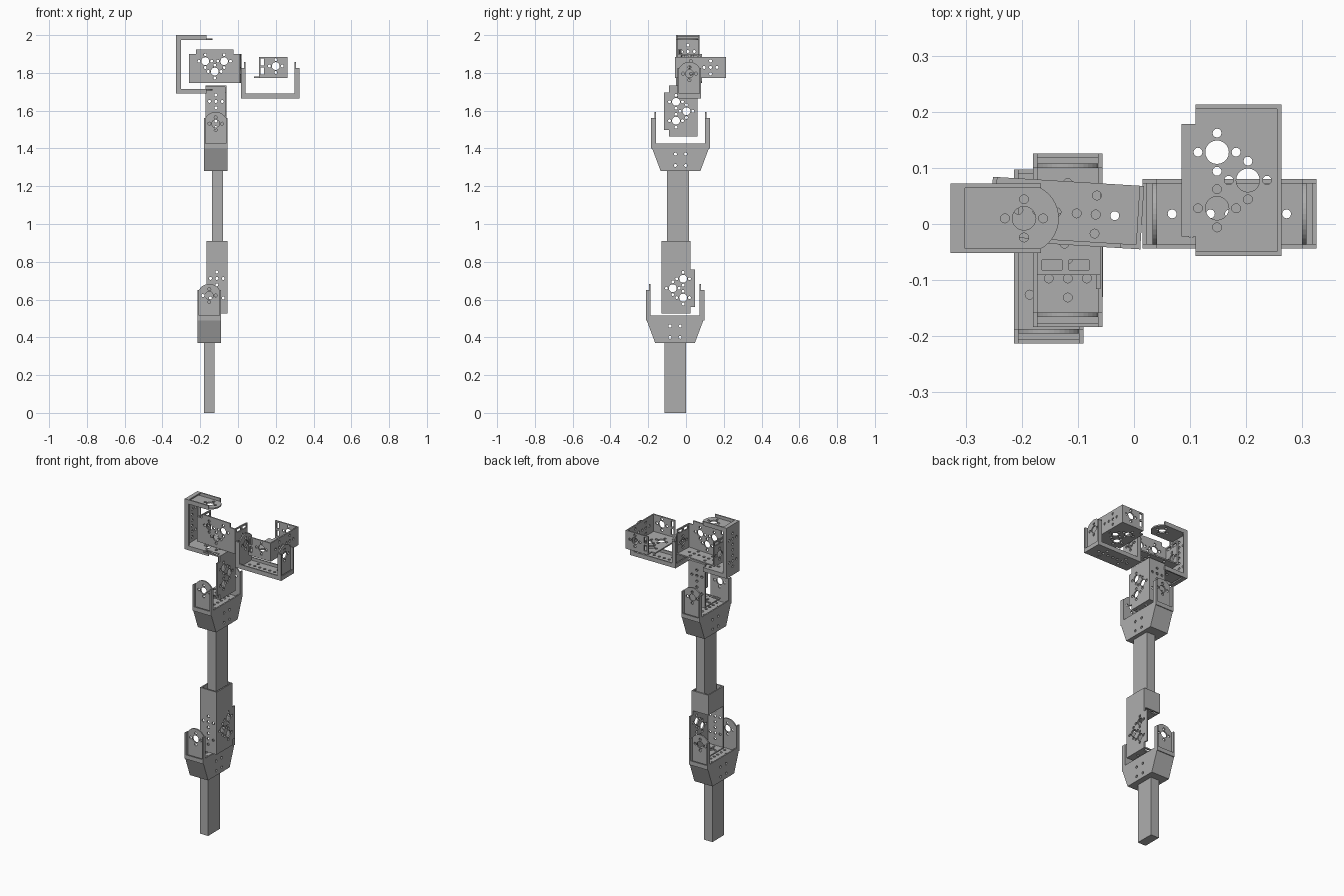
import bpy
from math import sin, cos, pi, radians
from mathutils import Matrix, Vector

cube = bpy.data.objects.get("Cube")
if cube:
    bpy.data.objects.remove(cube, do_unlink=True)

metal = bpy.data.materials.new("plain_grey_metal")
metal.use_nodes = True
GREY = (0.42, 0.42, 0.42, 1)
metal.diffuse_color = GREY
metal.node_tree.nodes["Principled BSDF"].inputs["Base Color"].default_value = GREY

T = 0.008                      # sheet thickness
X, Y, Z = Vector((1, 0, 0)), Vector((0, 1, 0)), Vector((0, 0, 1))


def frame(origin, x, y):
    """Placement matrix from an origin and two axes."""
    m = Matrix((x, y, x.cross(y))).transposed().to_4x4()
    m.translation = Vector(origin)
    return m


def rect(x0, x1, y0, y1):
    return [(x0, y0), (x1, y0), (x1, y1), (x0, y1)]


def circle(cx, cy, r, n=20):
    return [(cx + r * cos(2 * pi * i / n), cy + r * sin(2 * pi * i / n)) for i in range(n)]


def cross(cx, cy, centre=0.021):
    """Centre hole with four screw holes around it."""
    s = 0.034
    spots = [(s, 0), (-s, 0), (0, s), (0, -s)]
    return [circle(cx, cy, centre)] + [circle(cx + a, cy + b, T, 12) for a, b in spots]


def plate(name, outline, holes, thick, place):
    """Extruded sheet with holes, standing on its local z = 0."""
    cu = bpy.data.curves.new(name, "CURVE")
    cu.dimensions = "2D"
    cu.fill_mode = "BOTH"
    cu.extrude = thick / 2
    for loop in [outline] + holes:
        sp = cu.splines.new("POLY")
        sp.points.add(len(loop) - 1)
        for p, (a, b) in zip(sp.points, loop):
            p.co = (a, b, 0, 1)
        sp.use_cyclic_u = True
    tmp = bpy.data.objects.new(name + "_outline", cu)
    bpy.context.collection.objects.link(tmp)
    graph = bpy.context.evaluated_depsgraph_get()
    mesh = bpy.data.meshes.new_from_object(tmp.evaluated_get(graph))
    bpy.data.objects.remove(tmp, do_unlink=True)
    mesh.transform(place @ Matrix.Translation((0, 0, thick / 2)))
    mesh.materials.clear()
    mesh.materials.append(metal)
    for poly in mesh.polygons:
        poly.use_smooth = False
    ob = bpy.data.objects.new(name, mesh)
    bpy.context.collection.objects.link(ob)
    return ob


def box(name, x0, x1, y0, y1, z0, z1):
    return plate(name, rect(x0, x1, y0, y1), [], z1 - z0, Matrix.Translation((0, 0, z0)))


def clevis(name, place):
    """U bracket: flat base, two round-ended arms, outward edge flanges."""
    half, w, d, pivot = 0.155, 0.062, 0.026, 0.131
    top, inner = pivot + 0.03, half - d
    row = [circle(0.034 * i, 0, T, 12) for i in range(-3, 4)]
    row += [circle(a, b, T, 12) for a in (-0.068, 0.068) for b in (-0.034, 0.034)]
    plate(name + "_base", rect(-half, half, -w, w), row, T, place)
    side = [(-half, 0), (half, 0), (half, top), (inner, top),
            (inner, d), (-inner, d), (-inner, top), (-half, top)]
    for tag, y in (("_flange_a", w), ("_flange_b", T - w)):
        plate(name + tag, side, [], T, place @ frame((0, y, 0), X, Z))
    arch = [(-w, 0), (w, 0)]
    arch += [(w * cos(pi * i / 20), pivot + w * sin(pi * i / 20)) for i in range(21)]
    for tag, x in (("_arm_a", inner), ("_arm_b", -inner - T)):
        plate(name + tag, arch, cross(0, pivot), T, place @ frame((x, 0, 0), Y, Z))
    for tag, x in (("_lip_a", half - T), ("_lip_b", -half)):
        plate(name + tag, rect(-w, w, 0, d), [], T, place @ frame((x, 0, 0), Y, Z))


def servo_bracket(name, place):
    """Tray with a tabbed, drilled base, two end walls and a long wall."""
    u0, u1, v, tab, h = 0.025, 0.178, 0.135, 0.1, 0.113
    outline = [(0, -tab), (u0, -tab), (u0, -v), (u1, -v),
               (u1, v), (u0, v), (u0, tab), (0, tab)]
    holes = cross(0.063, 0.05) + cross(0.063, -0.05) + cross(0.118, 0)
    plate(name + "_base", outline, holes, T, place)
    slots = [rect(0.034, 0.052, a, a + 0.036) for a in (0.02, 0.068)]
    for tag, at in (("_end_a", v), ("_end_b", T - v)):
        plate(name + tag, rect(u0, u1, 0, h), cross(0.115, 0.064) + slots, T,
              place @ frame((0, at, 0), X, Z))
    dots = cross(0.052, 0.057, T) + cross(-0.052, 0.057, T)
    plate(name + "_long_wall", rect(-v, v, 0, h), dots, T,
          place @ frame((u1 - T, 0, 0), Y, Z))


def taper_block(name, x, y, z0, z1):
    """Tapered socket below a clevis, drilled from side to side."""
    mid = (z0 + z1) / 2
    outline = [(y - 0.105, z0), (y + 0.105, z0), (y + 0.15, z1), (y - 0.15, z1)]
    holes = [circle(y + a, mid + b, T, 12) for a in (-0.027, 0.027) for b in (-0.03, 0.03)]
    plate(name, outline, holes, 0.124, frame((x - 0.062, 0, 0), Y, Z))


# Lower arm: bar, socket and elbow fork
box("lower_bar", -0.18, -0.124, -0.114, 0.0, 0, 0.38)
taper_block("lower_socket", -0.152, -0.058, 0.37, 0.49)
clevis("lower_fork", frame((-0.152, -0.058, 0.49), Y, -X))

# Middle arm: servo tray, sleeve, bar, socket and fork
servo_bracket("elbow_tray", frame((-0.055, 0.048, 0.66), -Y, Z))
plate("elbow_sleeve", rect(-0.168, -0.055, -0.13, 0.023),
      [rect(-0.16, -0.063, -0.122, 0.015)], 0.115, Matrix.Translation((0, 0, 0.795)))
box("middle_bar", -0.138, -0.08, -0.1, 0.016, 0.795, 1.29)
taper_block("upper_socket", -0.118, -0.029, 1.28, 1.4)
clevis("upper_fork", frame((-0.118, -0.029, 1.4), Y, -X))

# Wrist: upright tray, side fork and slightly turned upper tray
servo_bracket("wrist_tray", frame((-0.06, -0.116, 1.597), Y, -Z))
clevis("side_fork", frame((-0.327, 0.01, 1.845), Z, -Y))
turn = (Matrix.Translation((-0.12, 0.022, 0)) @ Matrix.Rotation(radians(-3.5), 4, "Z")
        @ Matrix.Translation((0.12, -0.022, 0)))
servo_bracket("turning_tray", turn @ frame((-0.12, -0.037, 1.925), -Z, -X))

# Hand: fork and flat tray
clevis("hand_fork", frame((0.17, 0.018, 1.665), X, Y))
servo_bracket("hand_tray", frame((0.085, 0.078, 1.772), X, Y))
